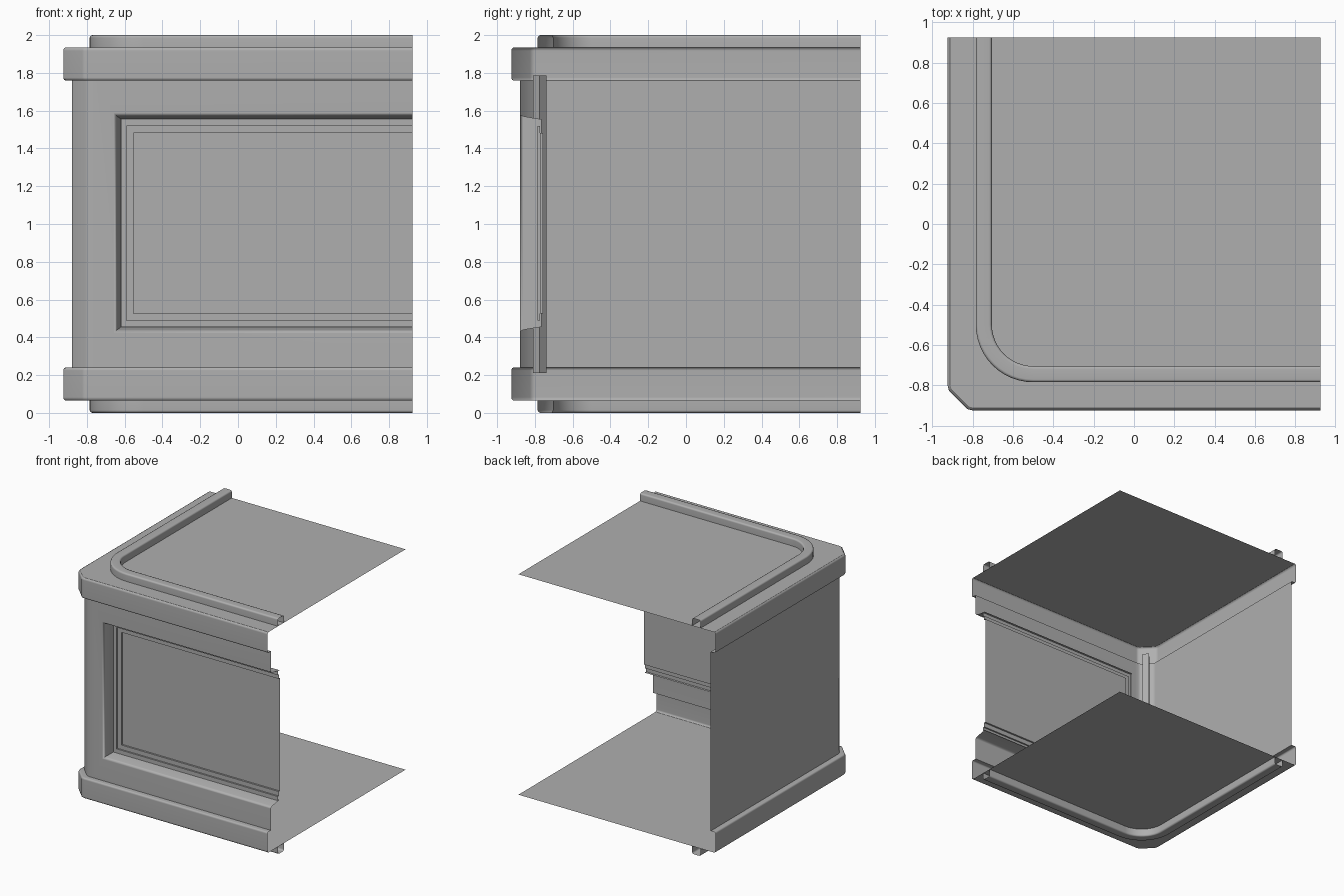
import bpy, bmesh, math

if "Cube" in bpy.data.objects:
    bpy.data.objects.remove(bpy.data.objects["Cube"])

E = 0.925  # half width of the corner module

grey = bpy.data.materials.new("dark_grey")
grey.diffuse_color = (.43, .43, .43, 1)
grey.use_nodes = True
grey.node_tree.nodes["Principled BSDF"].inputs["Base Color"].default_value = grey.diffuse_color


def make(name, verts, faces, angle=35):
    me = bpy.data.meshes.new(name)
    me.from_pydata(verts, [], faces)
    bm = bmesh.new()
    bm.from_mesh(me)
    bmesh.ops.remove_doubles(bm, verts=bm.verts, dist=1e-5)
    bmesh.ops.recalc_face_normals(bm, faces=bm.faces)
    bm.to_mesh(me)
    bm.free()
    me.materials.append(grey)
    ob = bpy.data.objects.new(name, me)
    bpy.context.collection.objects.link(ob)
    bpy.ops.object.select_all(action='DESELECT')
    ob.select_set(True)
    bpy.context.view_layer.objects.active = ob
    bpy.ops.object.shade_smooth_by_angle(angle=math.radians(angle))
    # Large faces stay flat, only the small bevels blend
    wn = ob.modifiers.new("flat_faces", 'WEIGHTED_NORMAL')
    wn.keep_sharp = True
    return ob


def grid_faces(rows, cols):
    return [(r * cols + c, r * cols + c + 1, (r + 1) * cols + c + 1, (r + 1) * cols + c)
            for r in range(rows - 1) for c in range(cols - 1)]


def chamfer_path(d, front_end=E):
    """L-shaped plan line with a softened chamfer, moved inwards by d."""
    c = 0.1 - 0.586 * d
    o = -E + d
    return [(o, E), (o, o + c + .025), (o + .006, o + c), (o + c, o + .006),
            (o + c + .025, o), (front_end, o)]


def round_path(d):
    """L-shaped plan line with a round corner, moved inwards by d."""
    cx, r, o = -0.5, 0.285 - d, -0.785 + d
    arc = [(cx - r * math.cos(a), cx - r * math.sin(a))
           for a in (math.pi / 2 * i / 12 for i in range(13))]
    return [(o, E)] + arc + [(E, o)]


def sweep(name, profile, path, flip):
    verts, cols = [], 0
    for d, z in profile:
        pts = path(d)
        cols = len(pts)
        verts += [(x, y, 2 - z if flip else z) for x, y in pts]
    return make(name, verts, grid_faces(len(profile), cols), 50)


# Outer bands, cover plates and raised rails, top and bottom alike
band = [(.012, 1.935), (.003, 1.929), (0, 1.917), (0, 1.775), (.004, 1.764), (.012, 1.76), (.045, 1.76)]
rail = [(0, 1.935), (0, 1.986), (.004, 1.996), (.014, 2), (.066, 2), (.076, 1.996), (.08, 1.986), (.08, 1.935)]
for side, flip in (("top", False), ("bottom", True)):
    sweep(side + "_band", band, chamfer_path, flip)
    sweep(side + "_rail", rail, round_path, flip)
    z = .065 if flip else 1.935
    plan = chamfer_path(.012) + [(E, E)]
    make(side + "_plate", [(x, y, z) for x, y in plan], [list(range(len(plan)))])

# Plain left wall with the corner, running round to the front frame
XF = -0.75
sweep("side_wall", [(.045, 1.76), (.045, .24)], lambda d: chamfer_path(d, XF), False)

# Front wall: frame, softened recess, stepped moulding and centre panel
loops = [(XF, 1.76, -.88), (-.658, 1.588, -.88), (-.648, 1.578, -.875),
         (-.641, 1.571, -.862), (-.626, 1.56, -.80), (-.62, 1.555, -.765),
         (-.62, 1.555, -.785), (-.59, 1.52, -.785), (-.59, 1.52, -.772),
         (-.553, 1.483, -.772), (-.553, 1.483, -.757)]
verts = []
for x, z, y in loops:
    zb = 2.01 - z if z < 1.7 else .24
    verts += [(E, y, z), (x, y, z), (x, y, zb), (E, y, zb)]
n = len(verts)
make("front_wall", verts, grid_faces(len(loops), 4) + [(n - 4, n - 3, n - 2, n - 1)], 50)

# Square post standing inside the corner
p, r = -.775, .036
plan = [(p - r, p), (p, p - r), (p + r, p), (p, p + r)]
make("corner_post", [(x, y, z) for z in (.21, 1.785) for x, y in plan],
     [(i, (i + 1) % 4, (i + 1) % 4 + 4, i + 4) for i in range(4)] + [(0, 1, 2, 3), (4, 5, 6, 7)])
